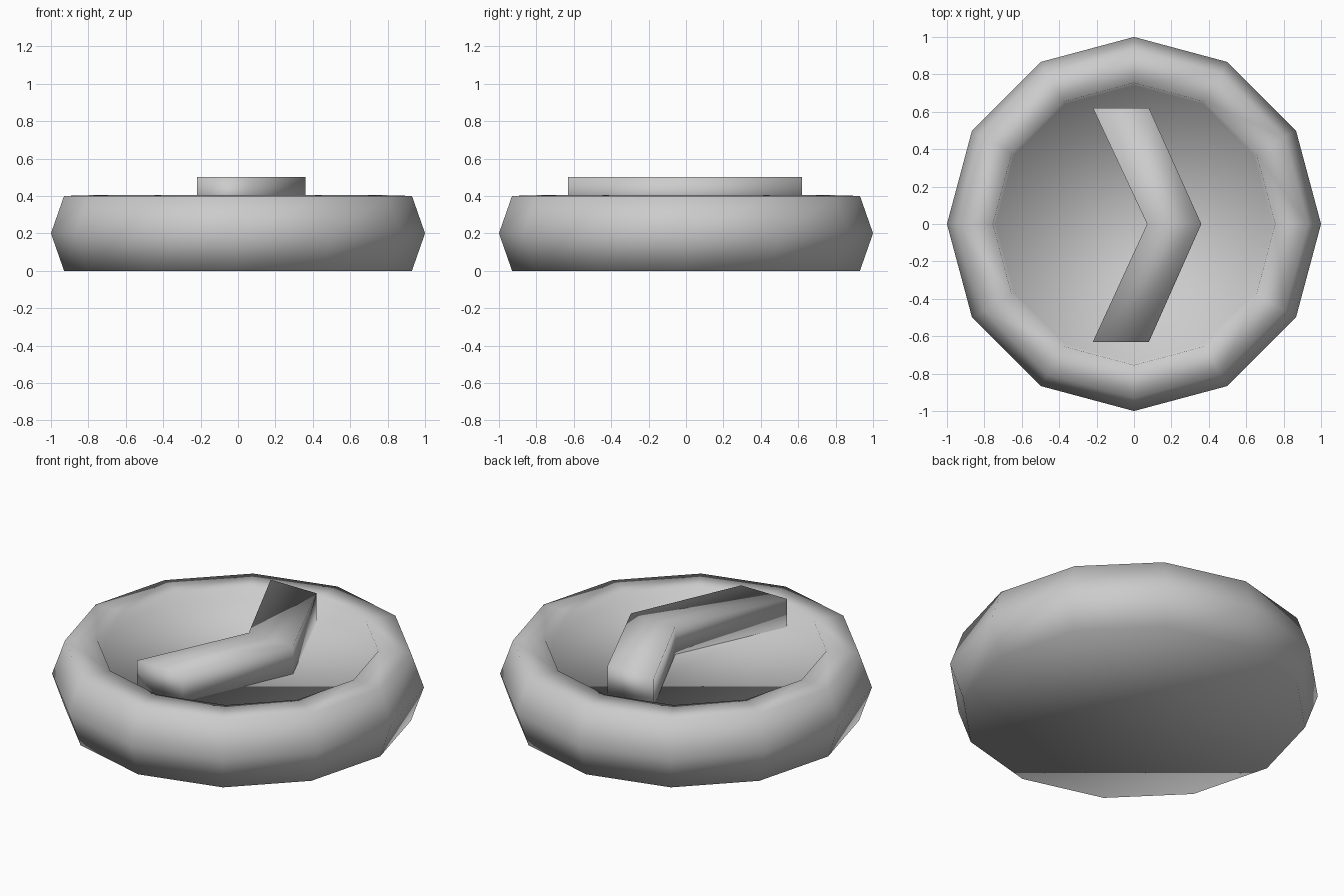
import bpy
import bmesh
import math

cube = bpy.data.objects.get("Cube")
if cube:
    bpy.data.objects.remove(cube, do_unlink=True)

GREY = (0.6, 0.6, 0.6, 1.0)
grey = bpy.data.materials.new("light grey")
grey.use_nodes = True
grey.diffuse_color = GREY
grey.node_tree.nodes["Principled BSDF"].inputs["Base Color"].default_value = GREY

SIDES = 12
FLOOR = 0.335


def finish(name, bm):
    """Turn a bmesh into a fully smooth-shaded grey object."""
    bmesh.ops.recalc_face_normals(bm, faces=bm.faces)
    for face in bm.faces:
        face.smooth = True
    mesh = bpy.data.meshes.new(name)
    bm.to_mesh(mesh)
    bm.free()
    mesh.materials.append(grey)
    obj = bpy.data.objects.new(name, mesh)
    bpy.context.collection.objects.link(obj)
    return obj


# Round base: a stack of rings, from the underside over the rim to the sunken floor
bm = bmesh.new()
profile = [(0.93, 0), (1, 0.2), (0.93, 0.4), (0.755, 0.405), (0.74, FLOOR)]
rings = []
for radius, z in profile:
    rings.append([bm.verts.new((radius * math.cos(math.tau * i / SIDES),
                                radius * math.sin(math.tau * i / SIDES), z))
                  for i in range(SIDES)])
for low, high in zip(rings, rings[1:]):
    for i in range(SIDES):
        j = (i + 1) % SIDES
        bm.faces.new((low[i], low[j], high[j], high[i]))
bm.faces.new(rings[0][::-1])
bm.faces.new(rings[-1])
finish("round_base", bm)

# Raised chevron: two slanted arms sharing the elbow, extruded up from the floor
bm = bmesh.new()
stations = [(-0.22, 0.08, -0.63), (0.07, 0.36, 0), (-0.22, 0.08, 0.62)]
pairs = [(bm.verts.new((x0, y, FLOOR)), bm.verts.new((x1, y, FLOOR)))
         for x0, x1, y in stations]
for (a, b), (c, d) in zip(pairs, pairs[1:]):
    bm.faces.new((a, b, d, c))
grown = bmesh.ops.extrude_face_region(bm, geom=bm.faces[:], use_keep_orig=True)
top = [v for v in grown["geom"] if isinstance(v, bmesh.types.BMVert)]
bmesh.ops.translate(bm, verts=top, vec=(0, 0, 0.5 - FLOOR))
finish("chevron", bm)
